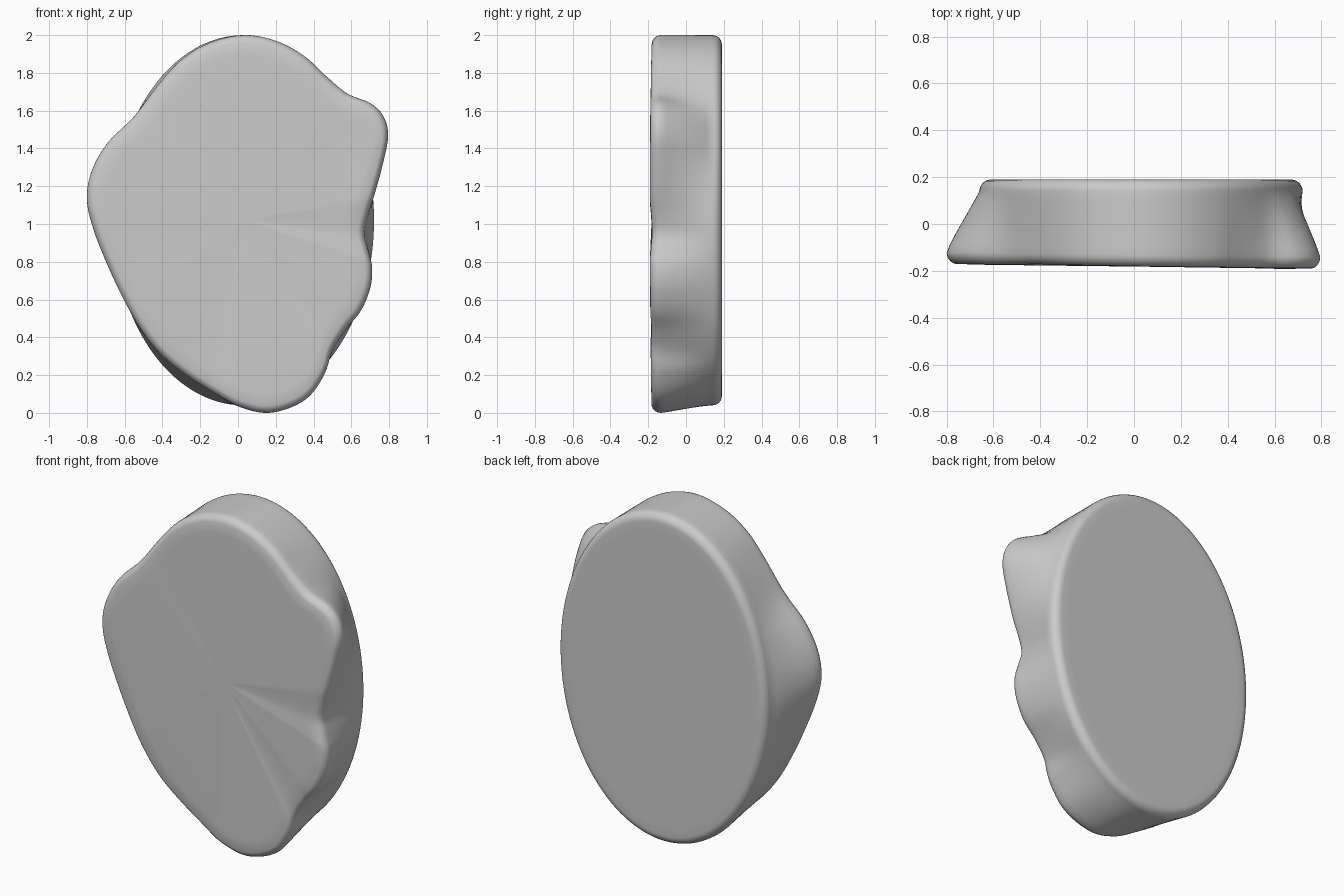
import bpy
import bmesh
import math
from mathutils import Vector

cube = bpy.data.objects.get("Cube")
if cube:
    bpy.data.objects.remove(cube, do_unlink=True)

CX, CZ = 0.03, 1.02        # hub of both faces
RX, RZ = 0.69, 0.98        # oval back face
STEPS = 5                  # samples between outline points

# Wavy front outline (x, z), clockwise from the top
OUTLINE = [
    (0.03, 2.0), (0.2, 1.97), (0.35, 1.89), (0.47, 1.78), (0.58, 1.69),
    (0.7, 1.64), (0.77, 1.57), (0.795, 1.47), (0.77, 1.33), (0.73, 1.18),
    (0.69, 1.05), (0.67, 0.95), (0.69, 0.86), (0.71, 0.77), (0.7, 0.66),
    (0.65, 0.54), (0.57, 0.44), (0.5, 0.33), (0.46, 0.21), (0.38, 0.09),
    (0.27, 0.025), (0.14, 0.0), (0.0, 0.035), (-0.12, 0.1), (-0.27, 0.195),
    (-0.41, 0.31), (-0.52, 0.45), (-0.61, 0.61), (-0.69, 0.78),
    (-0.765, 0.97), (-0.8, 1.13), (-0.775, 1.28), (-0.69, 1.43),
    (-0.55, 1.57), (-0.42, 1.74), (-0.3, 1.87), (-0.15, 1.96),
]


def smooth_loop(points, steps):
    """Closed Catmull-Rom curve through the points."""
    pts = [Vector(p) for p in points]
    n = len(pts)
    loop = []
    for i in range(n):
        a, b, c, d = (pts[(i + k) % n] for k in (-1, 0, 1, 2))
        for s in range(steps):
            t = s / steps
            loop.append(0.5 * (2 * b + (c - a) * t
                               + (2 * a - 5 * b + 4 * c - d) * t ** 2
                               + (3 * b - a - 3 * c + d) * t ** 3))
    return loop


# Matching directions and radii on the wavy front and the oval back
hub = Vector((CX, CZ))
spokes = []
for p in smooth_loop(OUTLINE, STEPS):
    r = (p - hub).length
    d = (p - hub) / r
    spokes.append((d, r, 1 / math.hypot(d.x / RX, d.y / RZ)))

# Cross-section from front hub to back hub: (radius factor, inset, y, blend to oval)
section = [(f, 0, -0.182, 0) for f in (0.2, 0.4, 0.6, 0.8)]
section += [(1, 0.1, -0.182, 0)]
for k in range(1, 7):
    a = k / 6 * math.pi / 2
    section.append((1, 0.05 * (1 - math.sin(a)), -0.132 - 0.05 * math.cos(a), 0))
for k in range(1, 8):
    t = k / 8
    section.append((1, 0, -0.132 + 0.272 * t, t ** 1.15))
for k in range(7):
    a = k / 6 * math.pi / 2
    section.append((1, 0.05 * (1 - math.cos(a)), 0.14 + 0.05 * math.sin(a), 1))
section += [(1, 0.1, 0.19, 1), (0.6, 0, 0.19, 1), (0.25, 0, 0.19, 1)]

bm = bmesh.new()
rings = []
for factor, inset, y, blend in section:
    ring = []
    for d, front, back in spokes:
        r = (front + (back - front) * blend) * factor - inset
        # The front face sinks slightly toward each hollow in its rim
        sink = 0.22 * max(0, back - front) - 0.01 * d.x
        depth = y + sink * factor * max(0, 1 - 2 * blend)
        ring.append(bm.verts.new((CX + d.x * r, depth, CZ + d.y * r)))
    rings.append(ring)

# Bridge the rings and fan both faces to their hubs
n = len(spokes)
for a, b in zip(rings, rings[1:]):
    for i in range(n):
        j = (i + 1) % n
        bm.faces.new((a[i], a[j], b[j], b[i]))
for ring, y in ((rings[0], -0.182), (rings[-1], 0.19)):
    centre = bm.verts.new((CX, y, CZ))
    for i in range(n):
        bm.faces.new((centre, ring[i], ring[(i + 1) % n]))
bmesh.ops.recalc_face_normals(bm, faces=bm.faces)
for face in bm.faces:
    face.smooth = True

mesh = bpy.data.meshes.new("stone_slab")
bm.to_mesh(mesh)
bm.free()
slab = bpy.data.objects.new("stone_slab", mesh)
bpy.context.collection.objects.link(slab)
